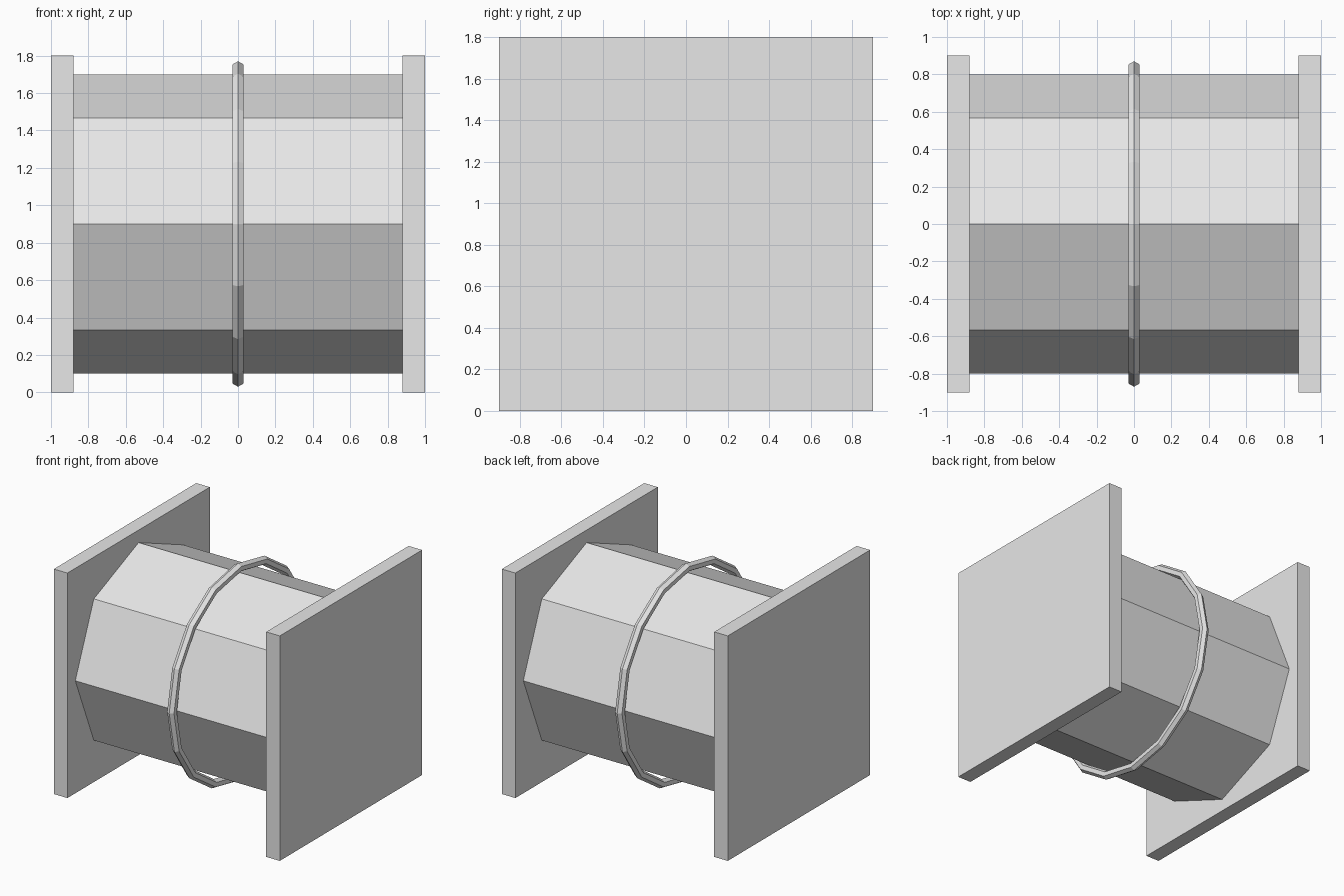
import bpy, bmesh
from math import pi, cos, sin
from mathutils import Matrix

cube = bpy.data.objects.get("Cube")
if cube:
    bpy.data.objects.remove(cube, do_unlink=True)

CENTRE_Z = 0.9
grey = bpy.data.materials.new("light_grey")
grey.use_nodes = True
colour = (0.8, 0.8, 0.8, 1)
grey.diffuse_color = colour
grey.node_tree.nodes["Principled BSDF"].inputs["Base Color"].default_value = colour


def add_object(name, bm, location):
    bmesh.ops.recalc_face_normals(bm, faces=bm.faces)
    mesh = bpy.data.meshes.new(name)
    bm.to_mesh(mesh)
    bm.free()
    mesh.materials.append(grey)
    obj = bpy.data.objects.new(name, mesh)
    obj.location = location
    bpy.context.collection.objects.link(obj)


# Square end plates
for name, side in (("left_plate", 1), ("right_plate", -1)):
    bm = bmesh.new()
    bmesh.ops.create_cube(bm, size=1, matrix=Matrix.Diagonal((0.12, 1.8, 1.8, 1)))
    add_object(name, bm, (side * 0.94, 0, CENTRE_Z))

# Eight-sided drum lying along x, corners at top and bottom
bm = bmesh.new()
bmesh.ops.create_cone(bm, cap_ends=True, segments=8, radius1=0.8, radius2=0.8,
                      depth=1.76, matrix=Matrix.Rotation(pi / 2, 4, "Y"))
add_object("drum", bm, (0, 0, CENTRE_Z))

# Thin hoop around the middle: six-sided section swept in sixteen steps
STEPS, SIDES, MAJOR, MINOR = 16, 6, 0.835, 0.035
bm = bmesh.new()
rings = []
for i in range(STEPS):
    a = 2 * pi * i / STEPS
    ring = []
    for j in range(SIDES):
        b = 2 * pi * j / SIDES
        r = MAJOR + MINOR * cos(b)
        ring.append(bm.verts.new((MINOR * sin(b), r * cos(a), r * sin(a))))
    rings.append(ring)
for i in range(STEPS):
    here, after = rings[i], rings[(i + 1) % STEPS]
    for j in range(SIDES):
        k = (j + 1) % SIDES
        bm.faces.new((here[j], here[k], after[k], after[j]))
add_object("hoop", bm, (0, 0, CENTRE_Z))
